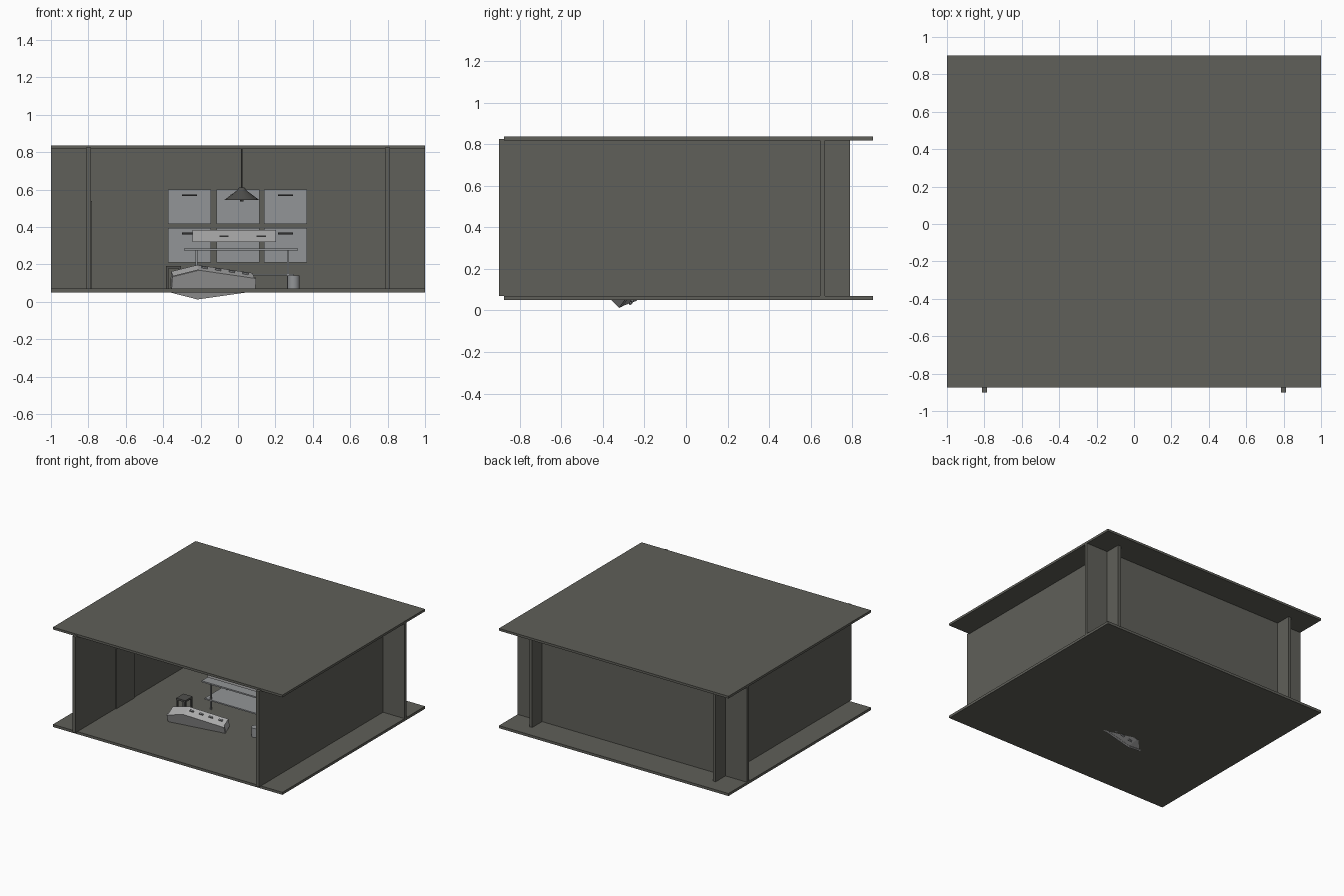
import bpy, bmesh, math
from mathutils import Matrix

if "Cube" in bpy.data.objects:
    bpy.data.objects.remove(bpy.data.objects["Cube"])


def material(name, rgb):
    m = bpy.data.materials.new(name)
    m.diffuse_color = (*rgb, 1)
    m.use_nodes = True
    m.node_tree.nodes["Principled BSDF"].inputs["Base Color"].default_value = m.diffuse_color
    return m


STONE = material("dark_stone_grey", (0.115, 0.115, 0.10))
STEEL = material("steel_grey", (0.29, 0.30, 0.31))
PALE = material("pale_grey", (0.42, 0.42, 0.42))
BLACK = material("near_black", (0.03, 0.03, 0.03))
DARK = material("dark_grey", (0.08, 0.08, 0.075))


def finish(bm, name, mat):
    bmesh.ops.recalc_face_normals(bm, faces=bm.faces)
    me = bpy.data.meshes.new(name)
    bm.to_mesh(me)
    bm.free()
    me.materials.append(mat)
    ob = bpy.data.objects.new(name, me)
    bpy.context.collection.objects.link(ob)
    return ob


def box(name, mat, x, y, z):
    """Box given as (min, max) on each axis."""
    bm = bmesh.new()
    size = [b - a for a, b in (x, y, z)]
    mid = [(a + b) / 2 for a, b in (x, y, z)]
    bmesh.ops.create_cube(bm, size=1, matrix=Matrix.Translation(mid) @ Matrix.Diagonal((*size, 1)))
    return finish(bm, name, mat)


def cone(name, mat, x, y, z0, z1, r0, r1, sides=16, caps=True):
    bm = bmesh.new()
    bmesh.ops.create_cone(bm, cap_ends=caps, segments=sides, radius1=r0, radius2=r1, depth=z1 - z0,
                          matrix=Matrix.Translation((x, y, (z0 + z1) / 2)))
    return finish(bm, name, mat)


# Room shell: floor, ceiling, back wall running past the two side walls
box("floor", STONE, (-1, 1), (-0.875, 0.9), (0.05, 0.07))
box("ceiling", STONE, (-1, 1), (-0.875, 0.9), (0.818, 0.836))
box("back_wall", STONE, (-1, 1), (0.645, 0.668), (0.069, 0.82))
for side, s in (("left", -1), ("right", 1)):
    box(side + "_wall", STONE, tuple(sorted((s * 0.787, s * 0.812))), (-0.9, 0.79), (0.069, 0.825))

# Door on the inside of the left wall
box("door", STONE, (-0.79, -0.78), (-0.40, -0.17), (0.07, 0.54))

# Grid of locker doors on the back wall
for i, x in enumerate((-0.26, 0.0, 0.255)):
    for j, (z0, z1) in enumerate(((0.21, 0.395), (0.415, 0.60))):
        box(f"locker_door_{i}_{j}", STEEL, (x - 0.115, x + 0.115), (0.62, 0.646), (z0, z1))
        box(f"locker_handle_{i}_{j}", BLACK, (x - 0.04, x + 0.04), (0.607, 0.621), (z1 - 0.035, z1 - 0.025))

# Trolley: top, lower shelf, four legs
box("trolley_top", STEEL, (-0.29, 0.32), (-0.04, 0.20), (0.274, 0.285))
box("trolley_shelf", STEEL, (-0.27, 0.30), (-0.03, 0.19), (0.14, 0.15))
for i, x in enumerate((-0.222, 0.268)):
    for j, y in enumerate((-0.02, 0.18)):
        box(f"trolley_leg_{i}_{j}", STEEL, (x - 0.006, x + 0.006), (y - 0.006, y + 0.006), (0.07, 0.275))

# Long case above the trolley, with two handles
box("case", PALE, (-0.243, 0.202), (-0.03, 0.13), (0.32, 0.385))
for i, x in enumerate((-0.075, 0.125)):
    box(f"case_handle_{i}", BLACK, (x - 0.025, x + 0.025), (-0.036, -0.029), (0.347, 0.354))

# Hanging lamp
cone("lamp_cord", DARK, 0.02, 0.06, 0.605, 0.82, 0.004, 0.004, 8)
cone("lamp_shade", DARK, 0.02, 0.06, 0.545, 0.592, 0.092, 0.03, 16, False)
cone("lamp_cap", DARK, 0.02, 0.06, 0.592, 0.612, 0.03, 0.012)
cone("lamp_bulb", DARK, 0.02, 0.06, 0.535, 0.58, 0.01, 0.014, 10)

# Stool
box("stool_seat", DARK, (-0.385, -0.305), (-0.22, -0.13), (0.178, 0.192))
for i, x in enumerate((-0.378, -0.312)):
    for j, y in enumerate((-0.213, -0.137)):
        box(f"stool_leg_{i}_{j}", DARK, (x - 0.006, x + 0.006), (y - 0.006, y + 0.006), (0.07, 0.18))

# Bin
cone("bin", STEEL, 0.297, -0.20, 0.07, 0.14, 0.033, 0.033, 20)

# Tapered six-sided chest, tipped forward and sunk through the floor
TILT = (Matrix.Translation((-0.135, -0.295, 0.106)) @ Matrix.Rotation(math.radians(9), 4, 'Z')
        @ Matrix.Rotation(math.radians(20), 4, 'X'))
half = [(-0.228, 0.045), (-0.085, 0.083), (0.226, 0.036)]
outline = half + [(u, -v) for u, v in reversed(half)]


def hex_slab(name, mat, y0, y1, k):
    bm = bmesh.new()
    rings = [[bm.verts.new((u * k, y, v * k)) for u, v in outline] for y in (y0, y1)]
    for r in rings:
        bm.faces.new(r)
    for i in range(6):
        j = (i + 1) % 6
        bm.faces.new((rings[0][i], rings[0][j], rings[1][j], rings[1][i]))
    bm.transform(TILT)
    return finish(bm, name, mat)


hex_slab("chest_body", PALE, -0.03, 0.045, 0.97)
hex_slab("chest_lid", PALE, -0.045, -0.03, 1.0)

# Grips along both long edges of the chest
for s, side in ((1, "upper"), (-1, "lower")):
    for i in range(4):
        t = 0.12 + 0.24 * i
        u = -0.085 + t * 0.31
        v = s * (0.081 - t * 0.046)
        bm = bmesh.new()
        bmesh.ops.create_cube(bm, size=1, matrix=TILT @ Matrix.Translation((u, 0.01, v))
                              @ Matrix.Rotation(s * math.radians(8.5), 4, 'Y')
                              @ Matrix.Diagonal((0.03, 0.012, 0.018, 1)))
        finish(bm, f"chest_grip_{side}_{i}", STEEL)

# Smooth the round parts
for ob in bpy.data.objects:
    ob.select_set(ob.name.startswith(("lamp", "bin")))
    if ob.name == "bin":
        bpy.context.view_layer.objects.active = ob
bpy.ops.object.shade_smooth_by_angle()
